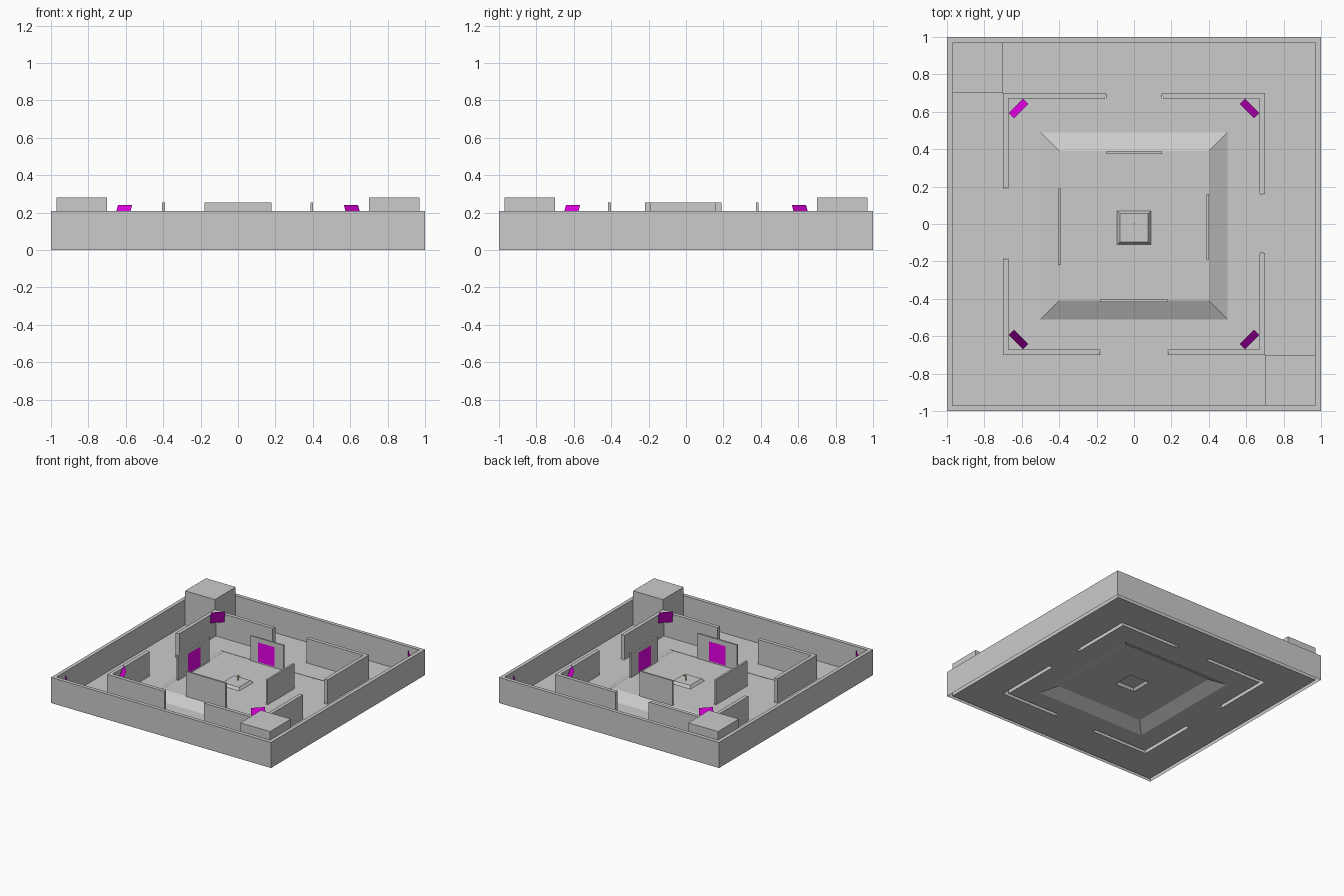
import bpy, bmesh

if "Cube" in bpy.data.objects:
    bpy.data.objects.remove(bpy.data.objects["Cube"])

def finish(name, bm, mat=None):
    bmesh.ops.remove_doubles(bm, verts=bm.verts, dist=1e-5)
    me = bpy.data.meshes.new(name)
    bm.to_mesh(me)
    bm.free()
    ob = bpy.data.objects.new(name, me)
    bpy.context.collection.objects.link(ob)
    if mat:
        me.materials.append(mat)
    return ob

def colour(name, rgb):
    m = bpy.data.materials.new(name)
    m.diffuse_color = (*rgb, 1)
    m.use_nodes = True
    m.node_tree.nodes["Principled BSDF"].inputs["Base Color"].default_value = m.diffuse_color
    return m

magenta = colour("magenta", (0.8, 0.0, 0.8))
olive = colour("olive", (0.55, 0.5, 0.1))

def rings(name, loops, cap=False):
    """Bridge nested squares given as (half size, z, y offset)."""
    bm = bmesh.new()
    rows = [[bm.verts.new((sx * h, sy * h + oy, z))
             for sx, sy in ((-1, -1), (1, -1), (1, 1), (-1, 1))] for h, z, oy in loops]
    for a, b in zip(rows, rows[1:]):
        for i in range(4):
            j = (i + 1) % 4
            bm.faces.new((a[i], a[j], b[j], b[i]))
    if cap:
        bm.faces.new(rows[-1])
    return finish(name, bm)

def shell(name, pts, z0, z1, mat=None, bottom=False):
    """Upright walls over an outline, closed on top, hollow below."""
    bm = bmesh.new()
    lo = [bm.verts.new((x, y, z0)) for x, y in pts]
    hi = [bm.verts.new((x, y, z1)) for x, y in pts]
    for i in range(len(pts)):
        j = (i + 1) % len(pts)
        bm.faces.new((lo[i], lo[j], hi[j], hi[i]))
    bm.faces.new(hi)
    if bottom:
        bm.faces.new(lo[::-1])
    bmesh.ops.recalc_face_normals(bm, faces=bm.faces)
    return finish(name, bm, mat)

def rect(x0, x1, y0, y1):
    return [(x0, y0), (x1, y0), (x1, y1), (x0, y1)]

def quad(name, pts, mat):
    bm = bmesh.new()
    bm.faces.new([bm.verts.new(p) for p in pts])
    return finish(name, bm, mat)

# perimeter wall, hollow from below
rings("perimeter_wall", [(1, 0, 0), (1, .21, 0), (.97, .21, 0), (.97, 0, 0)])

# raised centre platform with small pedestal
HILL = .05
rings("centre_platform", [(.5, 0, -.01), (.4, HILL, -.01), (.09, HILL, -.02), (.075, HILL + .02, -.02)], True)

# L-shaped inner walls: side signs, end of x arm, end of y arm
holes = [(-.5, .5, -.51, .49)]
for sx, sy, ex, ey in ((-1, 1, .15, .19), (1, 1, .15, .16), (-1, -1, .18, .185), (1, -1, .18, .155)):
    o, i = .7, .67
    pts = [(o, o), (ex, o), (ex + .005, i), (i, i), (i, ey + .005), (o, ey)]
    shell("corner_wall", [(sx * x, sy * y) for x, y in pts], 0, .2)
    for (x0, x1, y0, y1) in ((ex, o, i, o), (i, o, ey, i)):
        xs, ys = sorted((sx * x0, sx * x1)), sorted((sy * y0, sy * y1))
        holes.append((*xs, *ys))

# floor sheet with openings under the walls and platform
bm = bmesh.new()
xs = sorted({-.97, .97, *[v for h in holes for v in h[:2]]})
ys = sorted({-.97, .97, *[v for h in holes for v in h[2:]]})
for x0, x1 in zip(xs, xs[1:]):
    for y0, y1 in zip(ys, ys[1:]):
        cx, cy = (x0 + x1) / 2, (y0 + y1) / 2
        if not any(h[0] < cx < h[1] and h[2] < cy < h[3] for h in holes):
            bm.faces.new([bm.verts.new((x, y, 0)) for x, y in rect(x0, x1, y0, y1)])
finish("floor", bm)

# corner towers
for s in (-1, 1):
    shell("corner_tower", [(s * x, s * y) for x, y in rect(.7, .97, -.97, -.7)], 0, .28, bottom=True)

# screens on the platform, each with a magenta square on its inner face
for name, r in (("front", (-.18, .18, -.417, -.402)), ("back", (-.15, .15, .375, .388)),
                ("left", (-.405, -.39, -.22, .19)), ("right", (.387, .402, -.19, .16))):
    shell(name + "_screen", rect(*r), HILL, .255)
    if name in ("front", "back"):
        y = -.399 if name == "front" else .372
        p = [(-.08, y, .06), (.07, y, .06), (.07, y, .22), (-.08, y, .22)]
    else:
        x = -.387 if name == "left" else .384
        p = [(x, -.095, .06), (x, .065, .06), (x, .065, .22), (x, -.095, .22)]
    quad(name + "_screen_panel", p, magenta)

# leaning magenta panels in the inner corners, upright ones in the two open outer corners
def corner_panel(name, sx, sy, c0, c1, z0, z1):
    d = .038
    quad(name, [(sx * (c + k), sy * (c - k), z) for c, k, z in
                ((c0, d, z0), (c0, -d, z0), (c1, -d, z1), (c1, d, z1))], magenta)

for sx in (-1, 1):
    for sy in (-1, 1):
        corner_panel("inner_corner_panel", sx, sy, .632, .604, .135, .24)
    corner_panel("outer_corner_panel", sx, sx, .915, .915, .09, .195)

# tiny post with pennant on the pedestal
shell("post", rect(-.004, .004, -.004, .004), HILL + .02, .115, bottom=True)
quad("pennant", [(.003, 0, .09), (.03, 0, .105), (.003, 0, .115)], olive)
